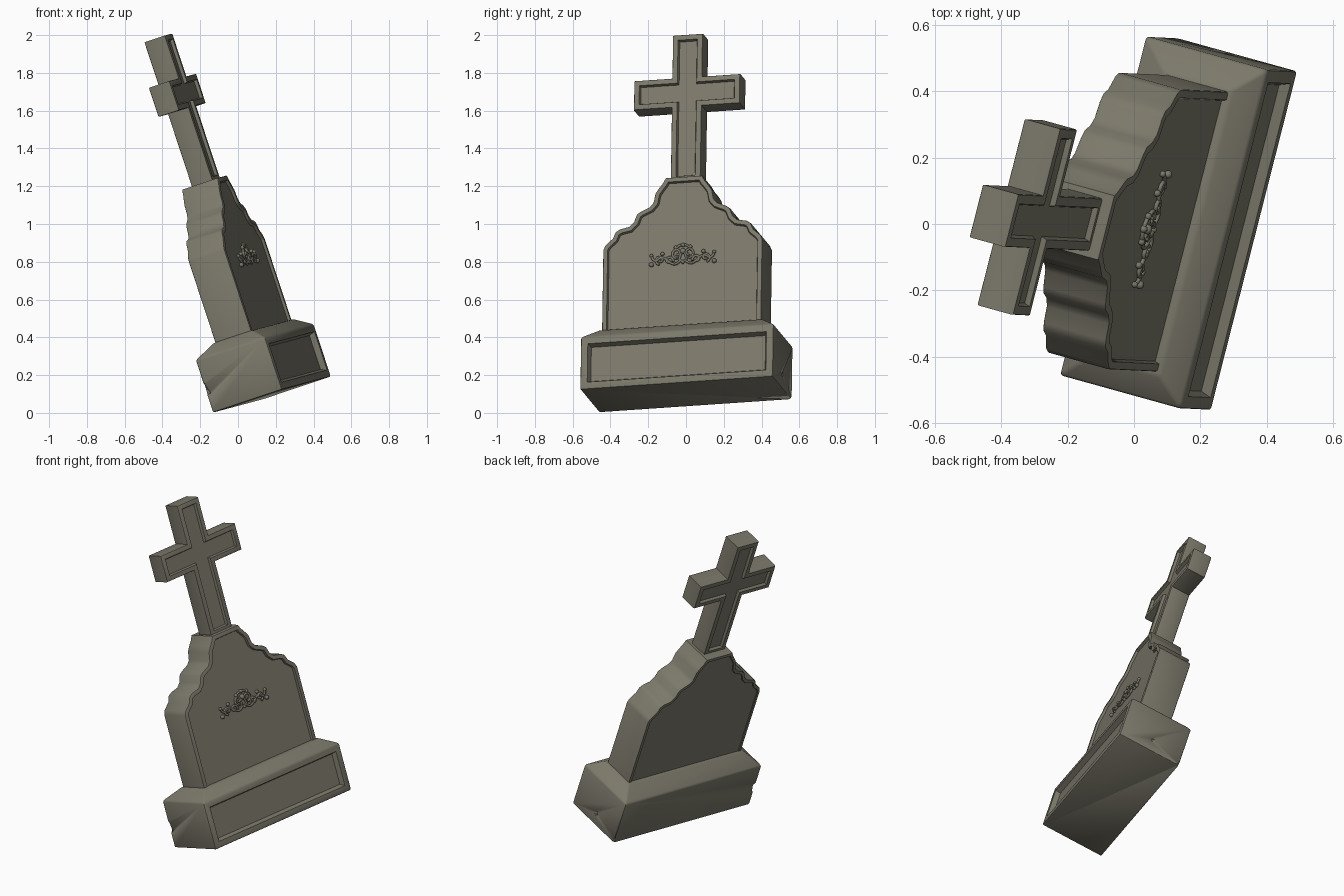
import bpy, bmesh, math
from mathutils import Matrix, Vector

if "Cube" in bpy.data.objects:
    bpy.data.objects.remove(bpy.data.objects["Cube"])

# Leaning frame: local x = depth (front), y = width, z = height
up = Vector((-0.313, 0.015, 0.95)).normalized()
side = Vector((0.246, 0.967, 0.066))
side = (side - up * side.dot(up)).normalized()
front = side.cross(up)
M = Matrix((front, side, up)).transposed().to_4x4()
M.translation = Vector((0.18, 0.0, 0.097))

stone = bpy.data.materials.new("weathered_stone")
stone.diffuse_color = (0.2, 0.19, 0.145, 1)
stone.use_nodes = True
stone.node_tree.nodes["Principled BSDF"].inputs["Base Color"].default_value = stone.diffuse_color


def add(name, data):
    ob = bpy.data.objects.new(name, data)
    bpy.context.collection.objects.link(ob)
    data.materials.append(stone)
    ob.matrix_world = M
    return ob


def finish(name, bm):
    bmesh.ops.recalc_face_normals(bm, faces=bm.faces)
    me = bpy.data.meshes.new(name)
    bm.to_mesh(me)
    bm.free()
    ob = add(name, me)
    bpy.ops.object.select_all(action='DESELECT')
    ob.select_set(True)
    bpy.context.view_layer.objects.active = ob
    bpy.ops.object.shade_smooth_by_angle(angle=math.radians(35))
    return ob


def recess(bm, sign, margin, depth, wall=0.006):
    """Sink a framed panel into the front (+1) or back (-1) face."""
    bm.normal_update()
    face = max((f for f in bm.faces if f.normal.x * sign > 0.95), key=lambda f: f.calc_area())
    bmesh.ops.inset_region(bm, faces=[face], thickness=margin, use_even_offset=True)
    bmesh.ops.inset_region(bm, faces=[face], thickness=wall, depth=-depth, use_even_offset=True)


def prism(pts, x0, x1, bevel):
    """Extrude a width/height outline through the depth, rounding both rims."""
    bm = bmesh.new()
    face = bm.faces.new([bm.verts.new((x0, y, z)) for y, z in pts])
    ext = bmesh.ops.extrude_face_region(bm, geom=[face])["geom"]
    bmesh.ops.translate(bm, verts=[v for v in ext if isinstance(v, bmesh.types.BMVert)], vec=(x1 - x0, 0, 0))
    bmesh.ops.recalc_face_normals(bm, faces=bm.faces)
    rims = [e for e in bm.edges if any(abs(f.normal.x) > 0.9 for f in e.link_faces)]
    bmesh.ops.bevel(bm, geom=rims, offset=bevel, segments=2, profile=0.5, affect='EDGES')
    return bm


def mirrored(half):
    return half + [(-y, z) for y, z in reversed(half)]


# Plinth: block with a sloped top and a sunken front panel
bm = bmesh.new()
bmesh.ops.create_cube(bm, size=1, matrix=Matrix.Translation((0, 0, 0.146)) @ Matrix.Diagonal((0.4, 1.056, 0.292, 1)))
top = max(bm.faces, key=lambda f: f.calc_center_median().z)
new = bmesh.ops.extrude_face_region(bm, geom=[top])["geom"]
bmesh.ops.delete(bm, geom=[top], context='FACES_ONLY')
for v in new:
    if isinstance(v, bmesh.types.BMVert):
        v.co = (0.013 + math.copysign(0.112, v.co.x), math.copysign(0.445, v.co.y), 0.35)
bmesh.ops.recalc_face_normals(bm, faces=bm.faces)
bmesh.ops.bevel(bm, geom=bm.edges[:], offset=0.009, segments=2, profile=0.5, affect='EDGES')
recess(bm, 1, 0.03, 0.03, 0.012)
plinth = finish("plinth", bm)

# Chips broken from the plinth edges
bm = bmesh.new()
for pos, r in (((-0.225, -0.555, 0.13), 0.065), ((-0.215, 0.54, 0.01), 0.04),
               ((0.0, 0.54, 0.075), 0.022)):
    bmesh.ops.create_icosphere(bm, subdivisions=1, radius=r, matrix=Matrix.Translation(pos))
chips = finish("chip_cutter", bm)
chips.hide_render = True
chips.hide_set(True)
cut = plinth.modifiers.new("chips", 'BOOLEAN')
cut.operation = 'DIFFERENCE'
cut.object = chips

# Tablet with stepped, scalloped shoulders
half = [(0.436, 0.32), (0.436, 0.80), (0.425, 0.825), (0.385, 0.86), (0.37, 0.895),
        (0.345, 0.91), (0.295, 0.92), (0.27, 0.945), (0.255, 0.985), (0.235, 1.0),
        (0.185, 1.022), (0.165, 1.045), (0.155, 1.095), (0.135, 1.125), (0.115, 1.15),
        (0.10, 1.178)]
bm = prism(mirrored(half), -0.092, 0.116, 0.007)
recess(bm, 1, 0.018, 0.014, 0.005)
recess(bm, -1, 0.012, 0.005, 0.003)
finish("tablet", bm)

# Cross with sunken panels on both sides
w, lo, hi = 0.082, 1.58, 1.743
bm = prism(mirrored([(w, 1.165), (w, lo), (0.29, lo), (0.29, hi), (w, hi), (w, 1.982)]),
           -0.04, 0.08, 0.007)
recess(bm, 1, 0.022, 0.016)
recess(bm, -1, 0.022, 0.016)
finish("cross", bm)

# Carved scroll ornament on the tablet
cu = bpy.data.curves.new("scroll_ornament", 'CURVE')
cu.dimensions = '3D'
cu.bevel_depth = 0.007
cu.bevel_resolution = 1
cu.use_fill_caps = True
X, Z = 0.108, 0.735


def stroke(pts):
    for s in (1, -1):
        sp = cu.splines.new('POLY')
        sp.points.add(len(pts) - 1)
        for p, (y, z) in zip(sp.points, pts):
            p.co = (X, s * y, Z + z, 1)


def spiral(cy, cz, r0, r1, a0, a1, n=14):
    out = []
    for i in range(n):
        t = i / (n - 1)
        a, r = math.radians(a0 + (a1 - a0) * t), r0 + (r1 - r0) * t
        out.append((cy + r * math.cos(a), cz + r * math.sin(a)))
    return out


stroke([(0.01 + 0.14 * t / 12, -0.02 - 0.02 * math.sin(t / 12 * 6.28)) for t in range(13)])
stroke(spiral(0.125, -0.012, 0.026, 0.006, -80, 330))
stroke(spiral(0.075, -0.018, 0.024, 0.006, 200, -160))
stroke(spiral(0.032, 0.02, 0.03, 0.008, -90, 300))
stroke(spiral(0.0, 0.025, 0.045, 0.04, 10, 80, 7))
stroke([(0.0, -0.03), (0.02, -0.015), (0.014, 0.01), (0.0, 0.04)])
stroke([(0.145, -0.02), (0.165, -0.005), (0.172, 0.015)])
add("scroll_ornament", cu)

# Buds and rosette on the ornament
bm = bmesh.new()
buds = [(0, 0.03, 0.016), (0, 0.064, 0.012), (0, -0.03, 0.011)]
for s in (1, -1):
    buds += [(s * 0.172, -0.035, 0.013), (s * 0.112, 0.022, 0.011), (s * 0.04, 0.052, 0.011),
             (s * 0.172, 0.015, 0.01)]
for y, z, r in buds:
    bmesh.ops.create_icosphere(bm, subdivisions=2, radius=r, matrix=Matrix.Translation((X, y, Z + z)))
finish("ornament_buds", bm)
